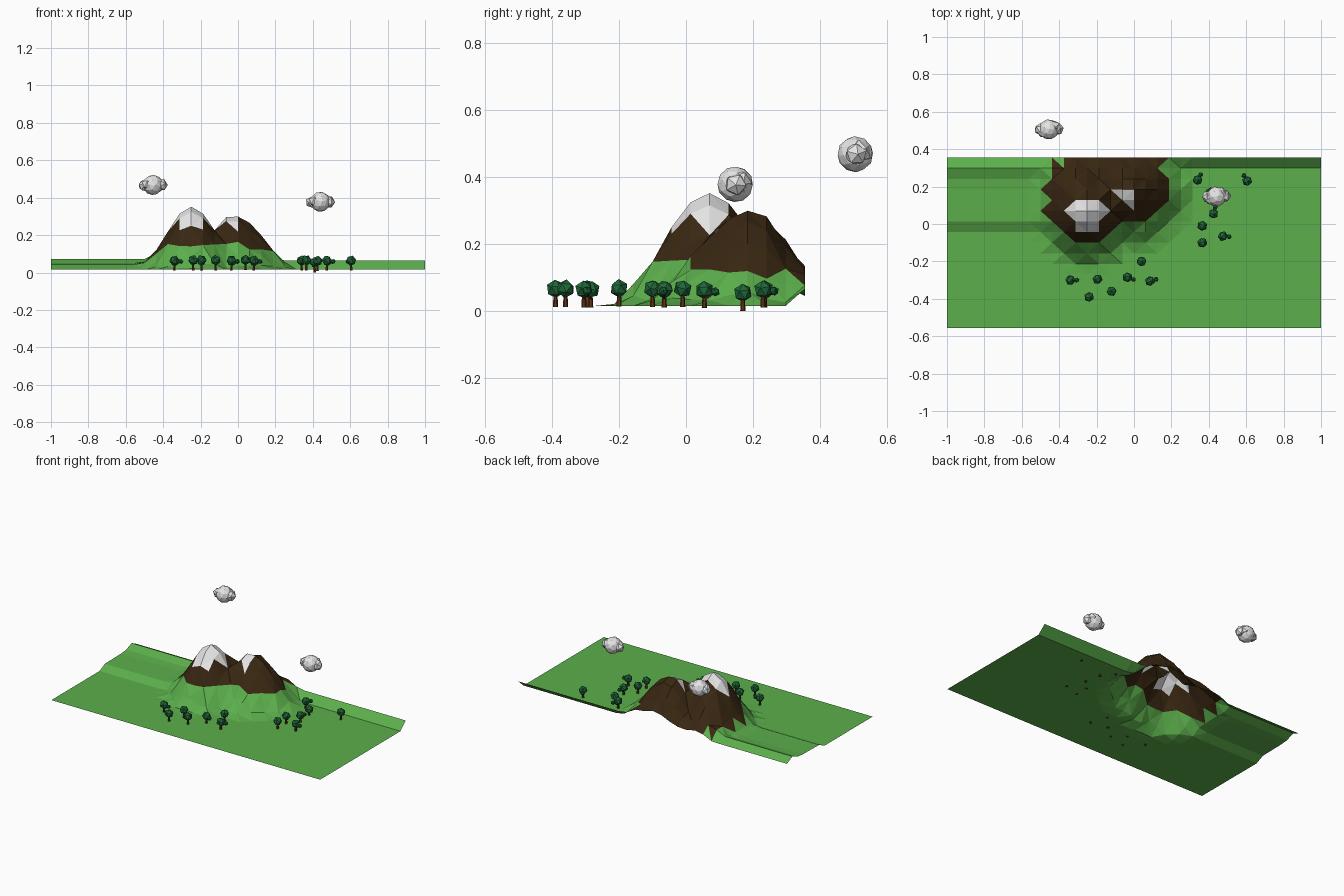
import bpy, bmesh, math, random
from mathutils import Vector, Matrix

if "Cube" in bpy.data.objects:
    bpy.data.objects.remove(bpy.data.objects["Cube"])

random.seed(4)


def mat(name, rgb):
    m = bpy.data.materials.new(name)
    m.diffuse_color = (*rgb, 1)
    m.use_nodes = True
    m.node_tree.nodes["Principled BSDF"].inputs["Base Color"].default_value = m.diffuse_color
    return m


GRASS = mat("grass green", (0.107, 0.43, 0.072))
ROCK = mat("dark brown rock", (0.040, 0.020, 0.006))
SNOW = mat("snow white", (0.78, 0.78, 0.78))
LEAF = mat("leaf green", (0.014, 0.14, 0.042))
BARK = mat("bark brown", (0.12, 0.035, 0.009))


def finish(bm, name, *mats):
    me = bpy.data.meshes.new(name)
    bm.to_mesh(me)
    bm.free()
    for m in mats:
        me.materials.append(m)
    ob = bpy.data.objects.new(name, me)
    bpy.context.collection.objects.link(ob)
    return ob


def lerp_profile(pts, t):
    for (a, za), (b, zb) in zip(pts, pts[1:]):
        if t <= b:
            return za + (zb - za) * max(0, t - a) / (b - a)
    return pts[-1][1]


# Terrain: stepped terraces at the left, a rising rim at the back right
LEFT = [(-0.555, 0.015), (-0.043, 0.015), (0.014, 0.042), (0.184, 0.045),
        (0.241, 0.05), (0.298, 0.073), (0.355, 0.045)]
RIGHT = [(-0.555, 0.015), (0.298, 0.015), (0.355, 0.065)]
# Peaks: x, y, height, reach left, right, front, back
PEAKS = [(-0.25, 0.07, 0.345, 0.29, 0.30, 0.31, 0.30),
         (-0.03, 0.19, 0.30, 0.30, 0.36, 0.36, 0.27),
         (-0.31, 0.15, 0.25, 0.23, 0.30, 0.30, 0.27)]


def mountain(x, y):
    best = 0
    for px, py, h, rl, rr, rf, rb in PEAKS:
        dx, dy = x - px, y - py
        d = math.hypot(dx / (rl if dx < 0 else rr), dy / (rf if dy < 0 else rb))
        if d < 1:
            best = max(best, h * 0.5 * (1 + math.cos(math.pi * d)))
    return best


def ground(x, y):
    t = min(1, max(0, (x + 0.45) / 0.6))
    base = lerp_profile(LEFT, y) * (1 - t) + lerp_profile(RIGHT, y) * t
    m = mountain(x, y)
    if 0.02 < m < 0.28:
        m += random.uniform(-0.016, 0.016)
    return max(0.015, base * (1 - 0.8 * min(1, m / 0.2)) + m)


NX, NY = 32, 16
bm = bmesh.new()
grid = []
for i in range(NX + 1):
    x = -1 + 2 * i / NX
    col = []
    for j in range(NY + 1):
        y = -0.555 + 0.91 * j / NY
        col.append(bm.verts.new((x, y, ground(x, y))))
    grid.append(col)
for i in range(NX):
    for j in range(NY):
        a, b, c, d = grid[i][j], grid[i + 1][j], grid[i + 1][j + 1], grid[i][j + 1]
        if (i + j) % 2:
            tris = ((a, b, c), (a, c, d))
        else:
            tris = ((a, b, d), (b, c, d))
        for t in tris:
            bm.faces.new(t)
# Rock above a height that drops toward the back left; snow on front of peaks
bm.normal_update()
for f in bm.faces:
    c = f.calc_center_median()
    low = min(1, max(0, (c.y - 0.5 * c.x - 0.1) / 0.2))
    if mountain(c.x, c.y) > 0.03 and c.z > 0.135 - 0.055 * low:
        f.material_index = 1
    snow_left = -0.35 < c.x < -0.16 and c.y < 0.11 and c.z > 0.25
    snow_right = -0.10 < c.x < 0.02 and c.y < 0.185 and c.z > 0.25
    if snow_left or snow_right:
        f.material_index = 2
finish(bm, "terrain", GRASS, ROCK, SNOW)


def ball(bm, centre, r, sub, scale=(1, 1, 1)):
    turn = Matrix.Rotation(random.uniform(0, 6), 4, Vector((0.2, 0.3, 1)).normalized())
    m = Matrix.Translation(centre) @ Matrix.Diagonal((*scale, 1)) @ turn
    return bmesh.ops.create_icosphere(bm, subdivisions=sub, radius=r, matrix=m)


# Trees: x, y, trunk foot height, then side-branch direction in degrees or None
TREES = [(-0.34, -0.30, 0.01, 0), (-0.24, -0.39, 0.012, None),
         (-0.195, -0.295, 0.012, None), (-0.12, -0.36, 0.012, None),
         (-0.035, -0.285, 0.01, -20), (0.04, -0.20, 0.013, None),
         (0.085, -0.305, 0.01, 15), (0.365, -0.10, 0.012, None),
         (0.365, -0.01, 0.012, None), (0.425, 0.055, 0.008, 75),
         (0.475, -0.065, 0.01, -5), (0.34, 0.235, 0.01, 60),
         (0.605, 0.23, 0.01, 120), (0.41, 0.17, 0.0, None)]


def tree(n, x, y, z, side):
    bm = bmesh.new()
    bmesh.ops.create_cone(bm, cap_ends=True, segments=6, radius1=0.008, radius2=0.005,
                          depth=0.05, matrix=Matrix.Translation((x, y, z + 0.025)))
    if side is not None:
        # thin side branch
        a = math.radians(side)
        way = Vector((math.cos(a) * 0.034, math.sin(a) * 0.034, 0.024))
        start = Vector((x, y, z + 0.025))
        rot = way.to_track_quat('Z', 'Y').to_matrix().to_4x4()
        bmesh.ops.create_cone(bm, cap_ends=True, segments=5, radius1=0.004, radius2=0.003,
                              depth=way.length,
                              matrix=Matrix.Translation(start + way / 2) @ rot)
    for f in bm.faces:
        f.material_index = 1
    ball(bm, (x, y, z + 0.054), 0.028, 1)
    if side is not None:
        ball(bm, start + way, 0.014, 1)
    finish(bm, f"tree_{n}", LEAF, BARK)


for n, spec in enumerate(TREES, 1):
    tree(n, *spec)


# Clouds: a large lump with smaller lumps to both sides
LUMPS = [(0, 0, 0, 0.054), (-0.046, 0, -0.002, 0.033), (0.045, 0.002, 0, 0.035),
         (-0.028, -0.012, 0.004, 0.036), (0.026, 0.012, 0.006, 0.038)]


def cloud(name, x, y, z):
    bm = bmesh.new()
    for dx, dy, dz, r in LUMPS:
        ball(bm, (x + dx, y + dy, z + dz), r, 2 if r > 0.05 else 1)
    finish(bm, name, SNOW)


cloud("left_cloud", -0.455, 0.506, 0.468)
cloud("right_cloud", 0.44, 0.147, 0.378)
